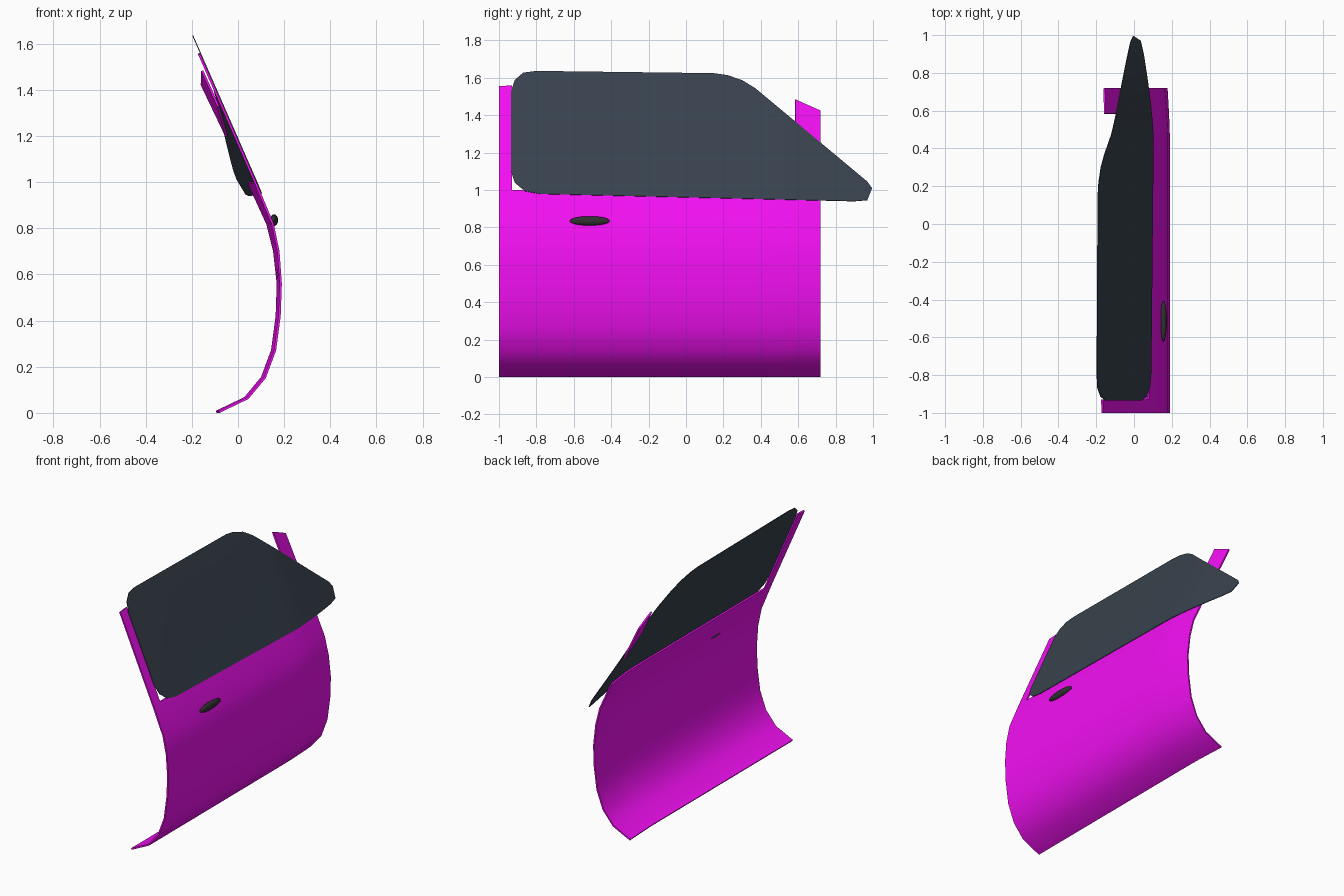
import bpy, bmesh, math

if "Cube" in bpy.data.objects:
    bpy.data.objects.remove(bpy.data.objects["Cube"])

# Door side profile (x, z), bottom lip to roof line
PROFILE = [(-0.08, 0.0), (0.045, 0.06), (0.12, 0.15), (0.165, 0.27), (0.185, 0.42),
           (0.19, 0.56), (0.18, 0.70), (0.155, 0.82), (0.08, 1.0), (-0.2, 1.64)]
Y_CUTS = [-0.5, 0.0, 0.4, 0.47, 0.53, 0.585, 0.63, 0.67, 0.70, 0.78, 0.85, 0.92]


def material(name, rgb):
    m = bpy.data.materials.new(name)
    m.diffuse_color = (*rgb, 1)
    m.use_nodes = True
    m.node_tree.nodes["Principled BSDF"].inputs["Base Color"].default_value = m.diffuse_color
    return m


PAINT = material("magenta_paint", (0.9, 0.005, 0.9))
GLASS = material("tinted_glass", (0.04, 0.055, 0.075))
RUBBER = material("black_rubber", (0.018, 0.018, 0.018))
DARK = material("dark_plastic", (0.03, 0.03, 0.03))


def skin_x(y, z):
    """Body surface: the profile, curling inward towards the front end."""
    for (x0, z0), (x1, z1) in zip(PROFILE, PROFILE[1:]):
        if z <= z1 + 1e-6:
            break
    x = x0 + (x1 - x0) * (z - z0) / (z1 - z0)
    curl = 0.012 + 0.04 * max(0, z - 0.55)
    return x - curl * max(0, (y - 0.45) / 0.27) ** 1.4


def finish(ob, mat):
    ob.data.materials.append(mat)
    bpy.ops.object.select_all(action='DESELECT')
    ob.select_set(True)
    bpy.context.view_layer.objects.active = ob
    for mod in list(ob.modifiers):
        bpy.ops.object.modifier_apply(modifier=mod.name)
    bpy.ops.object.shade_smooth_by_angle(angle=math.radians(35))


def sheet(name, outline, mat, lift=0.0, thick=0.01, inset=0.0, keep="all"):
    """Cut a side-view (y, z) outline into strips and lay it on the body surface."""
    bm = bmesh.new()
    face = bm.faces.new([bm.verts.new((0, y, z)) for y, z in outline])
    face.normal_update()
    if face.normal.x < 0:
        face.normal_flip()
    if inset:
        rim = bmesh.ops.inset_region(bm, faces=[face], thickness=inset,
                                     use_even_offset=True)["faces"]
        drop = rim if keep == "inner" else [f for f in bm.faces if f not in rim]
        bmesh.ops.delete(bm, geom=drop, context='FACES')
    cuts = [((0, y, 0), (0, 1, 0)) for y in Y_CUTS]
    cuts += [((0, 0, z), (0, 0, 1)) for _, z in PROFILE[1:-1]]
    for co, no in cuts:
        bmesh.ops.bisect_plane(bm, geom=bm.verts[:] + bm.edges[:] + bm.faces[:],
                               plane_co=co, plane_no=no, dist=1e-5)
    for v in bm.verts:
        v.co.x = skin_x(v.co.y, v.co.z) + lift
    me = bpy.data.meshes.new(name)
    bm.to_mesh(me)
    bm.free()
    ob = bpy.data.objects.new(name, me)
    bpy.context.collection.objects.link(ob)
    sol = ob.modifiers.new("thickness", 'SOLIDIFY')
    sol.thickness, sol.offset = thick, -1
    finish(ob, mat)
    return ob


# Painted door skin and the two window posts
sheet("door_panel", [(-1, 0), (0.72, 0), (0.72, 1.0), (-1, 1.0)], PAINT)
sheet("rear_post", [(-1, 1.0), (-0.93, 1.0), (-0.93, 1.56), (-1, 1.555)], PAINT)
sheet("front_post", [(0.585, 1.33), (0.72, 1.2), (0.72, 1.425), (0.585, 1.485)], PAINT)

# Window glass and its rubber surround share one outline
WINDOW = [(-0.935, 1.53), (-0.915, 1.59), (-0.87, 1.628), (-0.80, 1.637), (0.15, 1.625),
          (0.22, 1.615), (0.30, 1.588), (0.37, 1.545), (0.97, 1.045), (0.995, 1.01),
          (0.97, 0.947), (0.90, 0.941), (-0.78, 0.98), (-0.86, 0.995), (-0.915, 1.04),
          (-0.935, 1.10)]
sheet("window_glass", WINDOW, GLASS, lift=0.004, thick=0.004, inset=0.03, keep="inner")
sheet("window_surround", WINDOW, RUBBER, lift=0.006, thick=0.01, inset=0.03, keep="rim")

# Oval door handle
bpy.ops.mesh.primitive_uv_sphere_add(segments=24, ring_count=12, location=(0.156, -0.515, 0.835))
handle = bpy.context.object
handle.name = "door_handle"
handle.scale = (0.018, 0.107, 0.025)
finish(handle, DARK)
